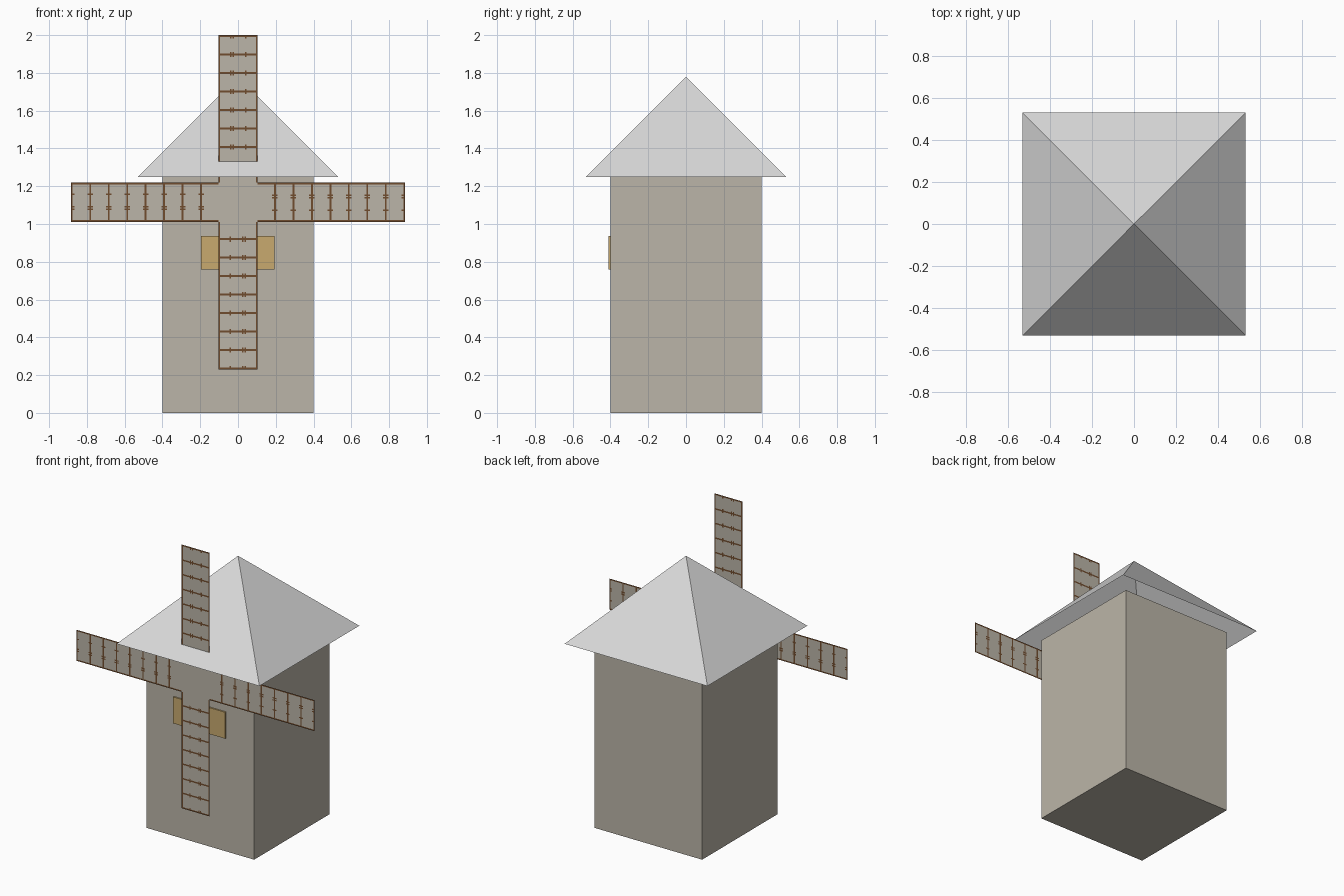
import bpy, bmesh, math
from mathutils import Matrix, Vector

if "Cube" in bpy.data.objects:
    bpy.data.objects.remove(bpy.data.objects["Cube"])


def material(name, rgb):
    m = bpy.data.materials.new(name)
    m.diffuse_color = (*rgb, 1)
    m.use_nodes = True
    m.node_tree.nodes["Principled BSDF"].inputs["Base Color"].default_value = m.diffuse_color
    return m


STONE = material("pale stone", (0.497, 0.462, 0.392))
ROOF = material("light grey roof", (0.69, 0.69, 0.69))
TAN = material("tan window", (0.578, 0.402, 0.159))
BROWN = material("brown wood", (0.162, 0.072, 0.027))


def finish(name, bm, *mats):
    mesh = bpy.data.meshes.new(name)
    bm.to_mesh(mesh)
    bm.free()
    for m in mats:
        mesh.materials.append(m)
    obj = bpy.data.objects.new(name, mesh)
    bpy.context.collection.objects.link(obj)
    return obj


def box(name, lo, hi, mat):
    lo, hi = Vector(lo), Vector(hi)
    bm = bmesh.new()
    bmesh.ops.create_cube(bm, size=1, matrix=Matrix.Translation((lo + hi) / 2)
                          @ Matrix.Diagonal((*(hi - lo), 1)))
    return finish(name, bm, mat)


# Tower and window plate
box("tower", (-0.4, -0.4, 0), (0.4, 0.4, 1.25), STONE)
box("window", (-0.195, -0.4095, 0.76), (0.192, -0.399, 0.937), TAN)

# Pyramid roof, open underneath
bm = bmesh.new()
E = 0.53
base = [bm.verts.new((x, y, 1.25)) for x, y in ((-E, -E), (E, -E), (E, E), (-E, E))]
apex = bm.verts.new((0, 0, 1.78))
for i in range(4):
    bm.faces.new((base[i], base[(i + 1) % 4], apex))
finish("roof", bm, ROOF)

# Sails: flat panels cut into frame, rungs and small knots
HUB_Z, SAIL_Y, W, R = 1.115, -0.45, 0.104, 0.885
FRAME, RUNG, KNOT = 0.009, 0.005, 0.014
RUNGS = [0.195 + 0.0979 * k for k in range(8)]
KNOTS = [(-0.038, 0.004), (-0.024, 0.004), (0.042, 0.004)]
xs = sorted({-W, -W + FRAME, W - FRAME, W} | {c + s * h for c, h in KNOTS for s in (-1, 1)})
zs = sorted({W, R} | {min(r + d, R) for r in RUNGS for d in (-KNOT, -RUNG, RUNG, KNOT)})


def is_wood(x, z):
    near = min(abs(z - r) for r in RUNGS)
    return (abs(x) > W - FRAME or near < RUNG
            or near < KNOT and any(abs(x - c) < h for c, h in KNOTS))


def sail(name, angle):
    bm = bmesh.new()
    grid = [[bm.verts.new((x, 0, z)) for x in xs] for z in zs]
    for j in range(len(zs) - 1):
        for i in range(len(xs) - 1):
            f = bm.faces.new((grid[j][i], grid[j][i + 1], grid[j + 1][i + 1], grid[j + 1][i]))
            c = f.calc_center_median()
            f.material_index = int(is_wood(c.x, c.z))
    bm.transform(Matrix.Translation((0, SAIL_Y, HUB_Z)) @ Matrix.Rotation(angle, 4, 'Y'))
    finish(name, bm, STONE, BROWN)


for k, side in enumerate(("top", "right", "bottom", "left")):
    sail(side + "_sail", k * math.pi / 2)

# Plain square hub in the same plane as the sails
bm = bmesh.new()
bm.faces.new([bm.verts.new((x * W, SAIL_Y, HUB_Z + z * W))
              for x, z in ((-1, -1), (1, -1), (1, 1), (-1, 1))])
finish("sail_hub", bm, STONE)
